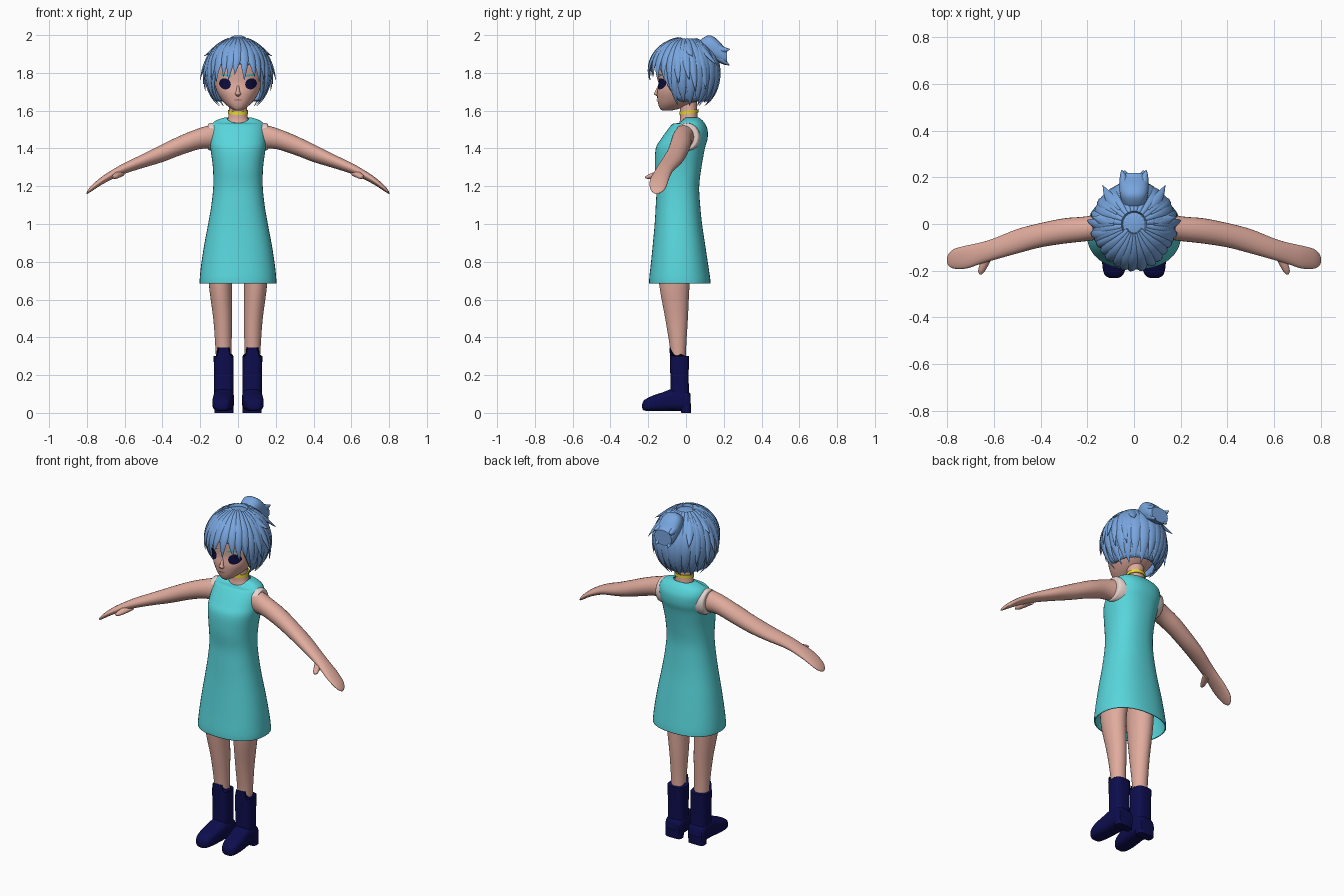
import bpy, bmesh, math, random
from mathutils import Vector

if "Cube" in bpy.data.objects:
    bpy.data.objects.remove(bpy.data.objects["Cube"])
random.seed(4)

def material(name, r, g, b):
    m = bpy.data.materials.new(name)
    lin = lambda c: ((c / 255 + .055) / 1.055) ** 2.4 if c > 10 else c / 3294
    m.diffuse_color = (lin(r), lin(g), lin(b), 1)
    m.use_nodes = True
    m.node_tree.nodes["Principled BSDF"].inputs["Base Color"].default_value = m.diffuse_color
    return m

SKIN = material("skin", 224, 171, 157)
DRESS = material("turquoise", 88, 214, 220)
HAIR = material("light_blue", 120, 165, 222)
BOOT = material("navy", 13, 13, 78)
EYE = material("dark_iris", 14, 12, 60)
TRIM = material("cream", 245, 224, 218)
GOLD = material("yellow", 235, 220, 50)
BROW = material("teal", 55, 185, 185)
LIP = material("lip", 170, 100, 95)

def finish(name, bm, mat, mirror=False, angle=50, thick=0):
    bmesh.ops.recalc_face_normals(bm, faces=bm.faces)
    me = bpy.data.meshes.new(name)
    bm.to_mesh(me)
    bm.free()
    me.materials.append(mat)
    me.polygons.foreach_set("use_smooth", [True] * len(me.polygons))
    me.set_sharp_from_angle(angle=math.radians(angle))
    ob = bpy.data.objects.new(name, me)
    bpy.context.collection.objects.link(ob)
    if thick:
        s = ob.modifiers.new("thickness", 'SOLIDIFY')
        s.thickness, s.offset = thick, -1
    if mirror:
        ob.modifiers.new("mirror", 'MIRROR').use_mirror_merge = False
    return ob

def smooth_secs(secs, k=4):
    """Catmull-Rom interpolation between section tuples."""
    out = []
    for i in range(len(secs) - 1):
        a, b, c, d = secs[max(i - 1, 0)], secs[i], secs[i + 1], secs[min(i + 2, len(secs) - 1)]
        for j in range(k):
            t = j / k
            out.append(tuple(.5 * (2 * q + (r - p) * t + (2 * p - 5 * q + 4 * r - s) * t * t
                       + (3 * q - p - 3 * r + s) * t ** 3) for p, q, r, s in zip(a, b, c, d)))
    return out + [secs[-1]]

def skin_rings(bm, rings, cap=True):
    vs = [[bm.verts.new(p) for p in r] for r in rings]
    n = len(vs[0])
    for a, b in zip(vs, vs[1:]):
        for i in range(n):
            bm.faces.new((a[i], a[(i + 1) % n], b[(i + 1) % n], b[i]))
    if cap:
        bm.faces.new(vs[0])
        bm.faces.new(vs[-1])

def loft(name, axis, secs, mat, e=2.0, n=28, cap=True, warp=None, k=4, **kw):
    """Sections are (position on axis, centre u, centre v, radius u, radius v)."""
    rings = []
    for w, cu, cv, ru, rv in smooth_secs(secs, k):
        ring = []
        for i in range(n):
            c, s = math.cos(math.tau * i / n), math.sin(math.tau * i / n)
            u = cu + ru * math.copysign(abs(c) ** (2 / e), c)
            v = cv + rv * math.copysign(abs(s) ** (2 / e), s)
            p = Vector({'x': (w, u, v), 'y': (u, w, v), 'z': (u, v, w)}[axis])
            ring.append(warp(p) if warp else p)
        rings.append(ring)
    bm = bmesh.new()
    skin_rings(bm, rings, cap)
    return finish(name, bm, mat, **kw)

def fb(z, hw, front, back, cx=0):
    """Horizontal section from half width and front/back limits."""
    return (z, cx, (front + back) / 2, hw, (back - front) / 2)

# Dress: open flared tube, neckline dipping at the front
def neckline(p):
    if p.z > 1.53 and p.y < 0:
        p.z -= .03 * (p.z - 1.53) / .035 * min(1, -p.y / .035)
    return p

loft("dress", 'z', [fb(.685, .203, -.195, .13), fb(.72, .202, -.194, .127), fb(.8, .193, -.185, .115),
     fb(.9, .177, -.175, .1), fb(1, .158, -.166, .085), fb(1.1, .141, -.16, .075), fb(1.2, .131, -.156, .07),
     fb(1.3, .133, -.165, .082), fb(1.4, .146, -.16, .1), fb(1.45, .149, -.132, .114), fb(1.5, .147, -.097, .114),
     fb(1.535, .134, -.068, .098), fb(1.555, .1, -.048, .08), fb(1.565, .062, -.035, .066)],
     DRESS, e=2.3, n=40, cap=False, warp=neckline, thick=.006)

# Neck and choker
loft("neck", 'z', [(1.5, 0, .015, .08, .055), (1.535, 0, .015, .066, .05), (1.57, 0, .015, .051, .046),
     (1.67, 0, .01, .046, .046)], SKIN)
loft("choker", 'z', [(1.582, 0, .015, .054, .05), (1.6, 0, .015, .054, .05)], GOLD, k=1,
     warp=lambda p: p + Vector((0, 0, .12 * p.y)))

# Arms with mitten hands, thumbs, armhole trim
loft("arm", 'x', [(.12, -.005, 1.465, .056, .066), (.2, -.02, 1.453, .053, .056), (.3, -.03, 1.418, .054, .052),
     (.4, -.048, 1.375, .052, .047), (.5, -.074, 1.335, .052, .037), (.6, -.108, 1.295, .046, .029),
     (.66, -.126, 1.265, .046, .025), (.72, -.142, 1.23, .049, .021), (.77, -.149, 1.193, .042, .016),
     (.793, -.153, 1.172, .026, .01), (.801, -.155, 1.163, .008, .004)], SKIN, n=24, mirror=True)
loft("thumb", 'y', [(-.13, .625, 1.268, .026, .018), (-.17, .64, 1.258, .02, .016), (-.2, .652, 1.25, .015, .012),
     (-.216, .656, 1.247, .005, .004)], SKIN, n=14, mirror=True)
loft("armhole_trim", 'x', [(.1, .008, 1.46, .072, .078), (.15, .004, 1.462, .066, .072), (.158, 0, 1.462, .058, .066)],
     TRIM, k=2, mirror=True)

# Legs
loft("leg", 'z', [fb(.25, .04, -.08, 0, .075), fb(.35, .043, -.086, .001, .077), fb(.5, .05, -.11, .01, .081),
     fb(.69, .062, -.143, .02, .093), fb(.85, .07, -.145, .04, .085), fb(1, .07, -.13, .05, .075)], SKIN, mirror=True)

# Boots: shaft with a front peak, foot, heel
def peak(p):
    if p.z > .28 and p.y < -.06 and abs(p.x - .077) < .036:
        p.z += .045
    return p

loft("boot_shaft", 'z', [fb(.04, .05, -.08, .022, .075), fb(.12, .051, -.083, .016, .075), fb(.2, .052, -.083, .014, .075),
     fb(.3, .053, -.087, .017, .076)], BOOT, e=3, n=40, warp=peak, mirror=True)
loft("boot_foot", 'y', [(.024, .075, .055, .045, .045), (.0, .075, .065, .054, .055), (-.07, .076, .069, .055, .058),
     (-.12, .08, .06, .054, .05), (-.17, .084, .052, .052, .042), (-.21, .086, .043, .043, .032),
     (-.226, .086, .038, .03, .024), (-.232, .086, .036, .012, .01)], BOOT, e=3, mirror=True)
loft("boot_heel", 'z', [fb(0, .05, -.025, .026, .075), fb(.05, .052, -.03, .026, .075)], BOOT, e=4, k=1, mirror=True)

# Head
HEAD = smooth_secs([fb(1.6, .016, -.125, -.08), fb(1.612, .038, -.138, -.03), fb(1.635, .067, -.147, .03),
        fb(1.665, .092, -.152, .08), fb(1.7, .112, -.153, .11), fb(1.745, .125, -.145, .13), fb(1.79, .13, -.146, .14),
        fb(1.85, .126, -.145, .14), fb(1.91, .095, -.11, .11), fb(1.95, .03, -.04, .04)])
loft("head", 'z', HEAD, SKIN, e=2.3, n=36, k=1)
loft("nose", 'z', [(1.675, 0, -.146, .008, .006), (1.688, 0, -.153, .015, .017), (1.7, 0, -.151, .011, .014),
     (1.735, 0, -.142, .005, .006)], SKIN, n=16)

def face_y(x, z):
    for a, b in zip(HEAD, HEAD[1:]):
        if a[0] <= z <= b[0]:
            t = (z - a[0]) / (b[0] - a[0])
            cy, hw, r = (a[i] + (b[i] - a[i]) * t for i in (2, 3, 4))
            return cy - r * max(0, 1 - abs(x / hw) ** 2.3) ** (1 / 2.3)

def face_plate(name, cx, cz, rx, rz, mat, tilt=0, lift=.005, mirror=True):
    """Thin oval that follows the face surface."""
    bm = bmesh.new()
    rings = []
    for f in (.05, .4, .7, 1):
        ring = []
        for i in range(24):
            a = math.tau * i / 24
            x = cx + f * rx * math.cos(a)
            z = cz + f * rz * math.sin(a) + tilt * (x - cx)
            ring.append((x, face_y(x, z) - lift, z))
        rings.append(ring)
    skin_rings(bm, rings, False)
    bm.faces.new(bm.verts[:24]) if not bm.verts.ensure_lookup_table() else None
    finish(name, bm, mat, mirror)

face_plate("eye", .069, 1.742, .031, .029, EYE, .1)
face_plate("eyebrow", .062, 1.787, .033, .005, BROW, .1)
face_plate("mouth", 0, 1.657, .022, .0035, LIP, mirror=False)

# Hair shell: ellipsoid surface addressed by azimuth (0 = front) and polar angle
def shell(az, phi, k=1.0):
    s, c = math.sin(phi), math.cos(phi)
    ry = .198 if math.cos(az) > 0 else .172
    return Vector((.168 * k * s * math.sin(az), -ry * k * s * math.cos(az),
                   1.80 + (.18 * k if c > 0 else .215) * c))

bm = bmesh.new()
rings = []
for j in range(1, 19):
    ring = []
    for i in range(96):
        az = math.tau * i / 96 - math.pi
        t = min(1, max(0, (abs(az) - .6) / .75))
        limit = 1.3 + 1.05 * t * t * (3 - 2 * t)
        phi = limit * j / 18
        ring.append(shell(az, phi, .975 + .012 * math.sin(az * 16) * min(1, phi)))
    rings.append(ring)
skin_rings(bm, rings, False)
bm.verts.ensure_lookup_table()
bm.faces.new(bm.verts[:96])
finish("hair_cap", bm, HAIR, thick=.012, angle=70)

# Hair locks: tapered lens-shaped strips lying on the shell
def lock(bm, az, end, width, flare, start=.3, twist=0.0, n=14):
    pts = []
    for i in range(n + 1):
        t = i / n
        pts.append(shell(az + twist * t * t, start + (end - start) * t, 1 + flare * t ** 3))
    rings = []
    for i, p in enumerate(pts):
        t = i / n
        tan = (pts[min(i + 1, n)] - pts[max(i - 1, 0)]).normalized()
        out = p - Vector((0, 0, 1.78))
        side = tan.cross(out).normalized()
        up = side.cross(tan).normalized()
        w = width * min(1, .3 + 1.6 * t) * max(.02, 1 - t ** 3.2)
        h = .013 * max(.05, 1 - t ** 3)
        rings.append([p + side * w * math.cos(a) + up * h * math.sin(a)
                      for a in (math.tau * m / 8 for m in range(8))])
    skin_rings(bm, rings)

bm = bmesh.new()
for i in range(9):                                    # fringe
    az = -.88 + .22 * i
    lock(bm, az, 1.62 + .13 * abs(az) + .1 * (i % 2), .03, .02, .2, random.uniform(-.12, .12))
for s in (-1, 1):
    lock(bm, s * 1.1, 2.2, .024, .02, .3, s * .05)   # face-framing locks
    lock(bm, s * 1.25, 2.5, .028, .03, .3, -s * .05)
    for i in range(7):                                # long side and back locks
        lock(bm, s * (1.42 + .27 * i), 2.4 + .12 * (i % 2), .038, .05, .3, random.uniform(-.1, .1))
    for az, end, flare in ((1.3, 1.85, .16), (1.55, 1.75, .22), (1.75, 2.05, .2), (2.1, 2.0, .12),
                           (2.35, 1.4, .27), (1.65, 1.15, .2)):   # flicked-out tips
        lock(bm, s * az, end, .026, flare, .5, s * .1)
finish("hair_locks", bm, HAIR, angle=75)

# Short upswept bun with two flared corner tufts
loft("hair_bun", 'y', [(.05, 0, 1.915, .035, .03), (.085, 0, 1.935, .048, .046), (.125, 0, 1.938, .06, .061),
     (.165, 0, 1.918, .063, .06), (.2, 0, 1.892, .06, .048), (.218, 0, 1.885, .056, .044)], HAIR, e=2.4)
loft("bun_tuft", 'y', [(.15, .035, 1.935, .025, .025), (.2, .045, 1.922, .016, .016), (.232, .052, 1.925, .002, .002)],
     HAIR, n=12, mirror=True)
loft("bun_lower_tuft", 'y', [(.15, .025, 1.9, .03, .03), (.2, .035, 1.865, .02, .018), (.23, .04, 1.84, .002, .002)],
     HAIR, n=12, mirror=True)
